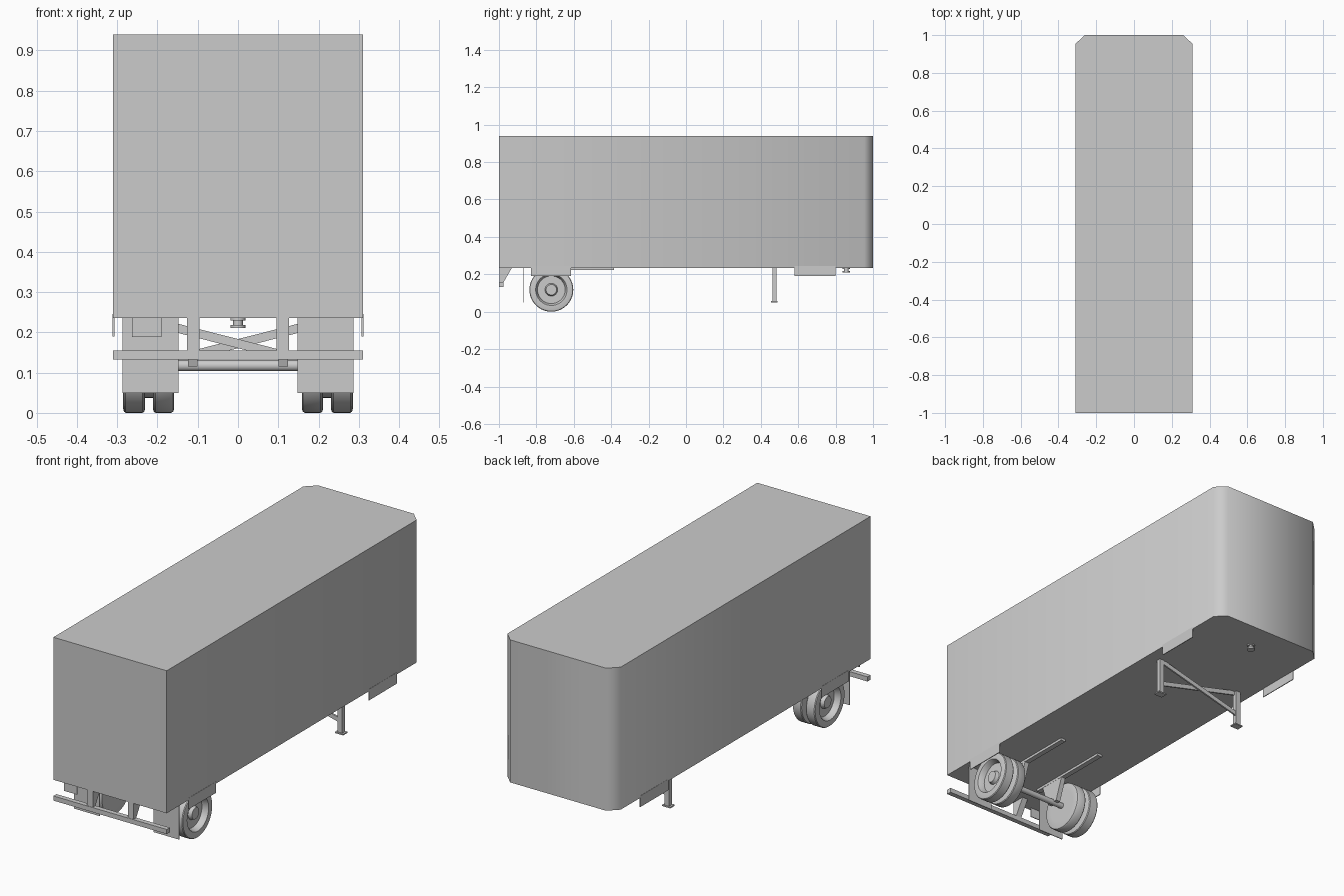
import bpy, bmesh, math
from mathutils import Vector, Matrix

if "Cube" in bpy.data.objects:
    bpy.data.objects.remove(bpy.data.objects["Cube"])

grey = bpy.data.materials.new("plain grey")
grey.diffuse_color = (0.6, 0.6, 0.6, 1)
grey.use_nodes = True
grey.node_tree.nodes["Principled BSDF"].inputs["Base Color"].default_value = grey.diffuse_color


def finish(name, bm, smooth=None):
    bmesh.ops.remove_doubles(bm, verts=bm.verts, dist=1e-6)
    bmesh.ops.recalc_face_normals(bm, faces=bm.faces)
    me = bpy.data.meshes.new(name)
    bm.to_mesh(me)
    bm.free()
    me.materials.append(grey)
    ob = bpy.data.objects.new(name, me)
    bpy.context.collection.objects.link(ob)
    if smooth:
        bpy.ops.object.select_all(action='DESELECT')
        ob.select_set(True)
        bpy.context.view_layer.objects.active = ob
        bpy.ops.object.shade_smooth_by_angle(angle=math.radians(smooth))
    return ob


def prism(name, pts, offset, smooth=None):
    """Extrude a closed outline of 3D points along an offset."""
    bm = bmesh.new()
    face = bm.faces.new([bm.verts.new(p) for p in pts])
    ext = bmesh.ops.extrude_face_region(bm, geom=[face], use_keep_orig=True)
    new = [v for v in ext["geom"] if isinstance(v, bmesh.types.BMVert)]
    bmesh.ops.translate(bm, verts=new, vec=offset)
    return finish(name, bm, smooth)


def box(name, x0, x1, y0, y1, z0, z1):
    return prism(name, [(x0, y0, z0), (x1, y0, z0), (x1, y1, z0), (x0, y1, z0)], (0, 0, z1 - z0))


def lathe(name, profile, axis, centre, steps=32):
    """Spin (along, radius) points about the x or z axis."""
    bm = bmesh.new()
    d = Vector((1, 0, 0)) if axis == 'X' else Vector((0, 0, 1))
    r = Vector((0, 0, 1)) if axis == 'X' else Vector((1, 0, 0))
    vs = [bm.verts.new(d * a + r * b) for a, b in profile]
    es = [bm.edges.new(p) for p in zip(vs, vs[1:])]
    bmesh.ops.spin(bm, geom=vs + es, cent=(0, 0, 0), axis=d, angle=math.tau, steps=steps)
    bmesh.ops.remove_doubles(bm, verts=bm.verts, dist=1e-5)
    bmesh.ops.dissolve_degenerate(bm, edges=bm.edges, dist=1e-6)
    bmesh.ops.translate(bm, verts=bm.verts, vec=centre)
    return finish(name, bm, 35)


def strut(name, a, b, w, h):
    """Rectangular bar between two points."""
    a, b = Vector(a), Vector(b)
    bm = bmesh.new()
    bmesh.ops.create_cube(bm, size=1)
    rot = (b - a).to_track_quat('X', 'Z').to_matrix().to_4x4()
    m = Matrix.Translation((a + b) / 2) @ rot @ Matrix.Diagonal(((b - a).length, w, h, 1))
    bmesh.ops.transform(bm, matrix=m, verts=bm.verts)
    return finish(name, bm)


# Cargo box with two cut corners at the coupling end
W, Z0, Z1 = 0.31, 0.235, 0.94
prism("cargo_box", [(-W, -1, Z0), (W, -1, Z0), (W, 0.953, Z0), (0.262, 1, Z0),
                    (-0.262, 1, Z0), (-W, 0.953, Z0)], (0, 0, Z1 - Z0), 50)

# Twin tyres with a shared drum, dished outer rim and hub
wheel = [(0.159, 0), (0.159, 0.08), (0.159, 0.108), (0.161, 0.1145), (0.166, 0.1175),
         (0.205, 0.1175), (0.209, 0.1145), (0.211, 0.108), (0.211, 0.08),
         (0.231, 0.08), (0.231, 0.108), (0.233, 0.1145), (0.237, 0.1175),
         (0.279, 0.1175), (0.283, 0.1145), (0.285, 0.108), (0.285, 0.084),
         (0.279, 0.08), (0.255, 0.074), (0.255, 0.034), (0.272, 0.028), (0.272, 0)]

for s, side in ((1, "right"), (-1, "left")):
    lathe(side + "_wheels", [(s * a, r) for a, r in wheel], 'X', (0, -0.72, 0.1175), 40)

    # Side skirts over the wheel and near the coupling
    for nm, y0, y1 in (("wheel_skirt", -0.83, -0.615), ("forward_skirt", 0.58, 0.80)):
        box(f"{side}_{nm}", s * 0.307, s * 0.311, y0, y1, 0.19, 0.245)

    # Mud flap
    box(side + "_mud_flap", s * 0.148, s * 0.287, -0.872, -0.868, 0.05, 0.24)

    # Tapered bumper bracket
    prism(side + "_bumper_bracket", [(s * 0.096, -0.998, 0.236), (s * 0.096, -0.93, 0.236),
                                     (s * 0.096, -0.98, 0.15), (s * 0.096, -0.998, 0.15)],
          (s * 0.031, 0, 0))

    # Chassis rail and axle hanger
    box(side + "_rail", s * 0.099, s * 0.125, -0.83, -0.385, 0.223, 0.236)
    prism(side + "_axle_hanger", [(s * 0.1, -0.79, 0.225), (s * 0.1, -0.65, 0.225),
                                  (s * 0.1, -0.69, 0.115), (s * 0.1, -0.75, 0.115)],
          (s * 0.024, 0, 0))

    # Landing leg with foot pad
    box(side + "_landing_leg", s * 0.222, s * 0.247, 0.462, 0.485, 0.055, 0.236)
    box(side + "_foot", s * 0.212, s * 0.257, 0.455, 0.49, 0.05, 0.056)

    # Cross brace between the legs
    strut(side + "_leg_brace", (s * 0.232, 0.473 + s * 0.004, 0.231),
          (-s * 0.232, 0.473 + s * 0.004, 0.113), 0.008, 0.022)

# Axle
lathe("axle", [(-0.17, 0), (-0.17, 0.014), (0.17, 0.014), (0.17, 0)], 'X', (0, -0.72, 0.1175), 20)

# Bumper bar and plate above it
box("bumper_bar", -0.31, 0.31, -1.0, -0.976, 0.132, 0.155)
box("rear_plate", -0.263, -0.19, -0.986, -0.982, 0.188, 0.236)

# Coupling pin
lathe("coupling_pin", [(0.211, 0), (0.211, 0.019), (0.218, 0.019), (0.218, 0.012),
                       (0.229, 0.012), (0.229, 0.019), (0.236, 0.019), (0.236, 0)],
      'Z', (0, 0.857, 0), 16)
